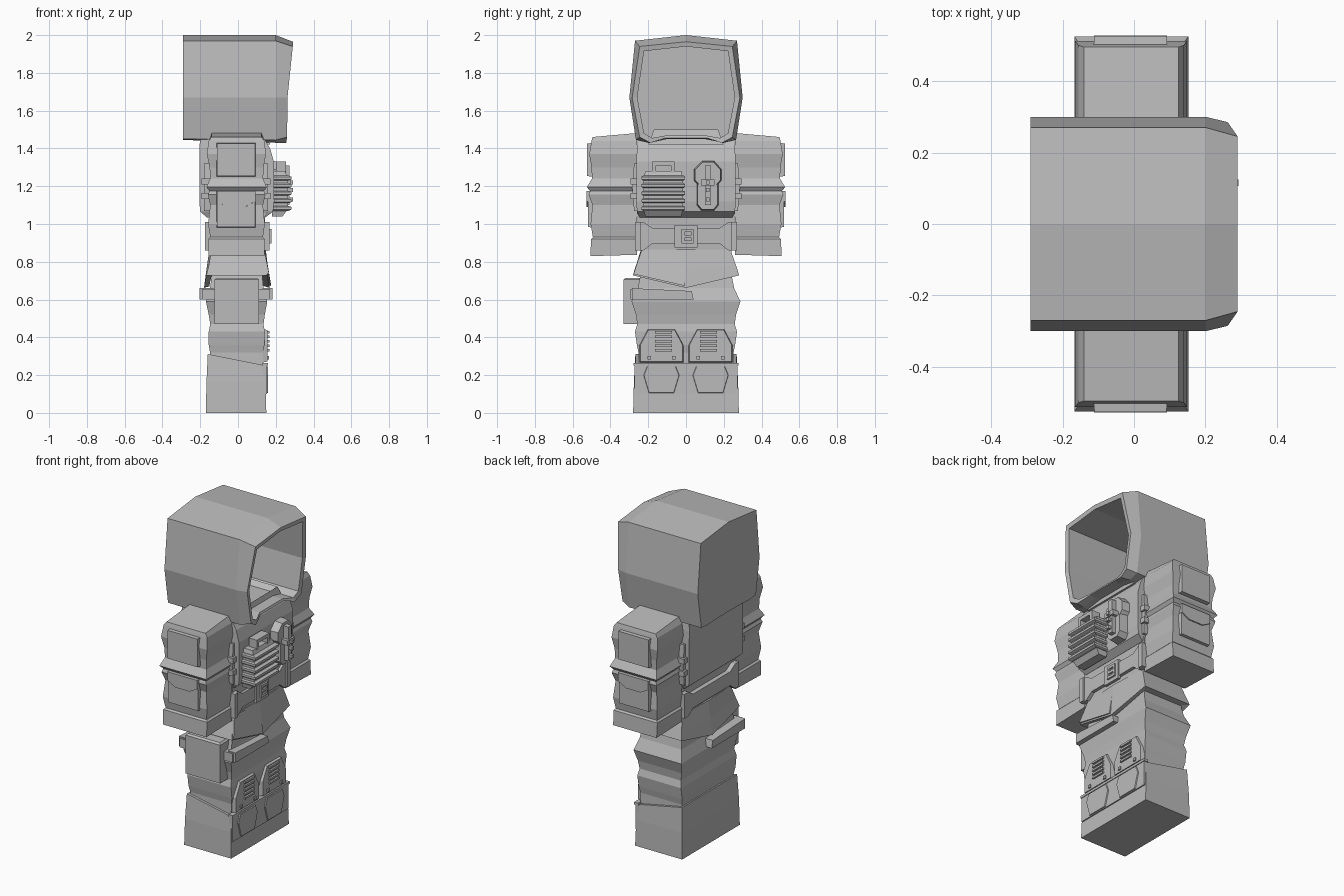
import bpy, bmesh

grey = bpy.data.materials.new("suit_grey")
grey.diffuse_color = (0.5, 0.5, 0.5, 1)


def rings_mesh(name, rings, cap_start=True, cap_end=True):
    """Join rings of equal point count into a closed skin."""
    bm = bmesh.new()
    vs = [[bm.verts.new(p) for p in r] for r in rings]
    n = len(rings[0])
    for a, b in zip(vs, vs[1:]):
        for i in range(n):
            j = (i + 1) % n
            bm.faces.new((a[i], a[j], b[j], b[i]))
    if cap_start:
        bm.faces.new(vs[0])
    if cap_end:
        bm.faces.new(vs[-1])
    bmesh.ops.recalc_face_normals(bm, faces=bm.faces)
    me = bpy.data.meshes.new(name)
    bm.to_mesh(me)
    bm.free()
    me.materials.append(grey)
    ob = bpy.data.objects.new(name, me)
    bpy.context.collection.objects.link(ob)
    return ob


def stack(name, levels, s=1):
    """Rectangular levels (z, x0, x1, y0, y1[, x tilt, y tilt]); s mirrors y."""
    rings = []
    for z, x0, x1, y0, y1, *t in levels:
        tx, ty = t or (0, 0)
        rings.append([(x, y * s, z + tx * x + ty * y)
                      for x, y in ((x0, y0), (x1, y0), (x1, y1), (x0, y1))])
    return rings_mesh(name, rings)


def box(name, x0, x1, y0, y1, z0, z1, s=1):
    return stack(name, [(z0, x0, x1, y0, y1), (z1, x0, x1, y0, y1)], s)


def prism(name, pts, x0, x1, s=1, inset=1.0):
    """(y, z) outline pushed along x, optionally tapered at the x1 end."""
    cy = sum(p[0] for p in pts) / len(pts)
    cz = sum(p[1] for p in pts) / len(pts)
    return rings_mesh(name, [
        [(x0, y * s, z) for y, z in pts],
        [(x1, (cy + (y - cy) * inset) * s, cz + (z - cz) * inset) for y, z in pts]])


def plate_y(name, pts, y0, y1, s, inset=0.92):
    """(x, z) outline pushed outward along y."""
    cx = sum(p[0] for p in pts) / len(pts)
    cz = sum(p[1] for p in pts) / len(pts)
    return rings_mesh(name, [
        [(x, y0 * s, z) for x, z in pts],
        [(cx + (x - cx) * inset, y1 * s, cz + (z - cz) * inset) for x, z in pts]])


def sym(half):
    """Full outline from a half outline that starts on the centre line."""
    return half + [(x, -y, z) for x, y, z in reversed(half) if y > 0]


# Hood: hollow shell, closed at the back and open at the front
back = [(-.29, 0, 2.0), (-.29, .27, 1.97), (-.29, .30, 1.67), (-.29, .265, 1.45), (-.29, .2, 1.445), (-.29, .1, 1.45)]
mid = [(.2, y, z) for y, z in ((0, 2.0), (.27, 1.97), (.30, 1.67), (.265, 1.445), (.2, 1.43), (.1, 1.45))]
front = [(.29, 0, 1.965), (.29, .245, 1.94), (.262, .285, 1.67), (.26, .245, 1.46), (.255, .19, 1.43), (.23, .11, 1.455)]
lip = [(.285, 0, 1.94), (.285, .222, 1.915), (.257, .258, 1.67), (.255, .222, 1.48), (.25, .18, 1.455), (.225, .11, 1.468)]
deep = [(-.26, y, z) for _, y, z in lip]
rings_mesh("hood", [sym(r) for r in (back, mid, front, lip, deep)])

# Collar inside the hood
stack("collar", [(1.42, -.15, .17, -.2, .2), (1.5, -.13, .15, -.17, .17), (1.475, -.1, .12, -.14, .14)])

# Jacket chest and back panel
stack("chest", [(1.035, -.165, .145, -.245, .245), (1.065, -.2, .185, -.26, .26), (1.12, -.205, .192, -.262, .262),
                (1.33, -.205, .19, -.262, .262), (1.40, -.205, .17, -.26, .26), (1.45, -.2, .14, -.255, .255)])
stack("waist", [(.84, -.14, .135, -.24, .24), (.94, -.145, .14, -.25, .25), (1.06, -.15, .145, -.26, .26)])

# Belt: shaped front and back bands, side loops and buckle
band = [(-.265, .86), (-.225, .86), (-.18, .895), (.18, .895), (.225, .86), (.265, .86),
        (.265, 1.01), (.225, 1.01), (.18, .98), (-.18, .98), (-.225, 1.01), (-.265, 1.01)]
prism("belt_front", band, .12, .158)
prism("belt_back", band, -.12, -.175)
for s in (1, -1):
    box("belt_side", -.13, .13, .2, .258, .90, .98, s)
    box("belt_loop", .13, .168, .24, .27, .86, 1.01, s)
box("buckle_base", .15, .167, -.06, .06, .875, .995)
for z in (.905, .935, .965):
    box("buckle_bar", .165, .177, -.025, .04, z - .008, z + .008)
box("buckle_post", .165, .177, -.025, -.008, .905, .965)
box("buckle_post", .165, .177, .028, .04, .905, .965)

# Jacket skirt: flared, longest at the front and back centre
def skirt(xb, xf, y, zs, zc):
    return [(xf, y, zs), (xf + .012, 0, zc), (xf, -y, zs), (xb, -y, zs), (xb - .012, 0, zc), (xb, y, zs)]


rings_mesh("skirt", [skirt(-.14, .135, .235, .865, .865), skirt(-.155, .148, .265, .78, .76),
                     skirt(-.168, .155, .282, .728, .662), skirt(-.14, .13, .25, .728, .67)])
rings_mesh("skirt_overlap", [
    [(.13, -.005, .85), (.13, -.24, .86), (.13, -.27, .74), (.14, -.005, .68)],
    [(.146, -.005, .85), (.14, -.235, .86), (.165, -.278, .735), (.176, -.005, .672)]])

# Trousers with folds
stack("trousers", [(.2, -.15, .13, -.255, .255), (.32, -.148, .132, -.252, .252), (.36, -.155, .14, -.26, .26),
                   (.43, -.155, .142, -.27, .27), (.47, -.147, .135, -.258, .258), (.52, -.155, .142, -.265, .265),
                   (.59, -.17, .155, -.288, .288), (.66, -.148, .135, -.255, .255), (.76, -.135, .125, -.235, .235)])

# Boots with sloping top, sole and front plate
stack("boots", [(0, -.17, .15, -.28, .28), (.16, -.167, .145, -.276, .276),
                (.28, -.16, .143, -.268, .268, -.2, 0)])
box("boot_front_plate", .13, .154, -.272, .272, .1, .25)
box("boot_trim", .13, .158, -.277, .277, .25, .265)
for s in (1, -1):
    prism("boot_tongue", [(.06, .1), (.2, .1), (.23, .2), (.21, .25), (.05, .25), (.03, .2)], .14, .16, s, .92)

# Knee pads with grilles and bolts
for s in (1, -1):
    prism("knee_pad", [(.01, .265), (.25, .265), (.25, .36), (.205, .445), (.055, .445), (.01, .36)], .12, .156, s, .93)
    for i in range(5):
        z = .325 + i * .024
        box("knee_slat", .15, .166, .075, .165, z, z + .012, s)
    for y in (.065, .195):
        box("knee_bolt", .15, .164, y - .009, y + .009, .283, .301, s)

# Thigh pouch and its strap
stack("thigh_pouch", [(.47, -.125, .11, -.33, -.24), (.705, -.125, .11, -.33, -.24), (.715, -.115, .1, -.32, -.24)])
strap = [(-.285, .6), (.04, .6), (.03, .645), (-.285, .66)]
prism("strap_front", strap, .13, .182)
prism("strap_back", strap, -.13, -.203)
box("strap_side", -.19, .17, -.295, -.26, .6, .655)

# Arms
for s in (1, -1):
    stack("arm", [(.845, -.155, .14, .26, .507, 0, -.03), (.92, -.157, .142, .26, .502),
                  (.93, -.147, .132, .26, .493), (1.0, -.158, .142, .26, .505),
                  (1.1, -.147, .132, .26, .495), (1.155, -.16, .145, .26, .515),
                  (1.175, -.152, .138, .26, .508), (1.195, -.167, .152, .26, .525),
                  (1.24, -.148, .133, .26, .498), (1.3, -.15, .135, .26, .5),
                  (1.37, -.165, .148, .26, .512), (1.44, -.155, .14, .26, .5),
                  (1.505, -.14, .125, .265, .495, 0, -.09)], s)
    plate_y("upper_arm_pocket", [(-.115, 1.25), (.095, 1.25), (.095, 1.43), (-.115, 1.43)], .48, .524, s, .96)
    plate_y("lower_arm_pocket", [(-.115, .98), (.095, .98), (.095, 1.17), (-.115, 1.17)], .48, .52, s, .96)
    plate_y("lower_arm_flap", [(-.115, 1.175), (-.115, 1.12), (-.06, 1.09), (.04, 1.09), (.095, 1.12), (.095, 1.175)],
            .48, .527, s, .97)
    # Shoulder clips, front and back
    for side, x0, x1 in (("front", .12, .16), ("back", -.13, -.18)):
        prism(f"clip_strap_{side}", [(.25, 1.07), (.275, 1.07), (.285, 1.19), (.275, 1.32), (.25, 1.32)], x0, x1, s)
        for z in (1.148, 1.225):
            box(f"clip_block_{side}", min(x0, x1) - (.012 if x1 < 0 else 0), max(x0, x1) + (.012 if x1 > 0 else 0),
                .245, .295, z - .016, z + .016, s)

# Chest pack with ribs and handle
stack("chest_pack", [(1.04, .18, .235, -.215, -.025), (1.08, .18, .265, -.225, -.015),
                     (1.24, .18, .265, -.225, -.015), (1.28, .18, .25, -.215, -.025)])
for i in range(5):
    z = 1.07 + i * .04
    stack("pack_rib", [(z, .18, .268, -.228, -.012), (z + .006, .18, .283, -.235, -.005),
                       (z + .02, .18, .283, -.235, -.005), (z + .026, .18, .268, -.228, -.012)])
box("handle_top", .2, .255, -.18, -.06, 1.31, 1.332)
for y in (-.18, -.08):
    box("handle_leg", .2, .255, y, y + .02, 1.27, 1.312)

# Chest canister with valve bar
prism("canister_head", [(.04, 1.23), (.075, 1.19), (.155, 1.19), (.19, 1.23), (.19, 1.29), (.15, 1.335), (.085, 1.335), (.04, 1.29)],
      .17, .24, 1, .9)
prism("canister_body", [(.055, 1.1), (.08, 1.07), (.15, 1.07), (.175, 1.1), (.175, 1.22), (.055, 1.22)], .17, .245, 1, .88)
box("valve_bar", .22, .272, .1, .132, 1.1, 1.31)
box("valve_cross", .22, .28, .08, .15, 1.205, 1.235)
for z in (1.13, 1.18, 1.22):
    box("valve_knob", .26, .292, .107, .125, z - .01, z + .01)
